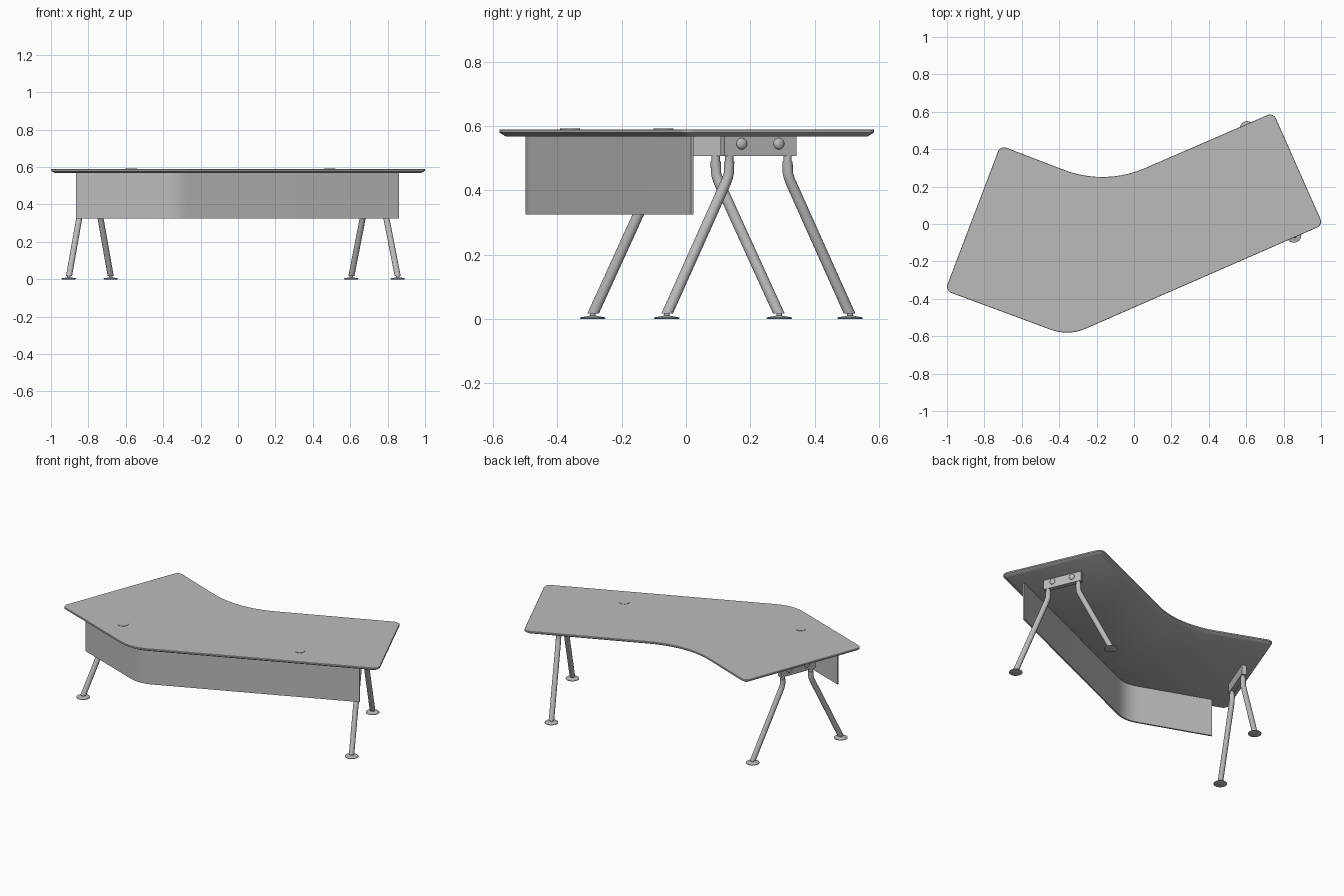
import bpy
import bmesh
from math import cos, sin, pi, tan
from mathutils import Vector, Matrix

default = bpy.data.objects.get("Cube")
if default:
    bpy.data.objects.remove(default)


def make_material(name, rgb):
    mat = bpy.data.materials.new(name)
    mat.use_nodes = True
    mat.diffuse_color = (*rgb, 1)
    mat.node_tree.nodes["Principled BSDF"].inputs["Base Color"].default_value = (*rgb, 1)
    return mat


grey = make_material("plain grey", (0.5, 0.5, 0.5))


def finish(name, bm, angle=35):
    """Turn a bmesh into a named, shaded object."""
    bmesh.ops.recalc_face_normals(bm, faces=bm.faces)
    mesh = bpy.data.meshes.new(name)
    bm.to_mesh(mesh)
    bm.free()
    mesh.materials.append(grey)
    obj = bpy.data.objects.new(name, mesh)
    bpy.context.collection.objects.link(obj)
    bpy.ops.object.select_all(action="DESELECT")
    obj.select_set(True)
    bpy.context.view_layer.objects.active = obj
    bpy.ops.object.shade_smooth_by_angle(angle=angle * pi / 180)
    return obj


def loft(name, rings):
    """Skin a stack of equal-length rings and cap both ends."""
    bm = bmesh.new()
    loops = [[bm.verts.new(p) for p in ring] for ring in rings]
    for low, high in zip(loops, loops[1:]):
        for i in range(len(low)):
            j = (i + 1) % len(low)
            bm.faces.new((low[i], low[j], high[j], high[i]))
    bm.faces.new(loops[0][::-1])
    bm.faces.new(loops[-1])
    return finish(name, bm)


def rounded(corners, steps=10):
    """Closed outline from (x, y, radius) corners."""
    pts = []
    for i, (x, y, radius) in enumerate(corners):
        p = Vector((x, y))
        if not radius:
            pts.append(p)
            continue
        a = (Vector(corners[i - 1][:2]) - p).normalized()
        b = (Vector(corners[(i + 1) % len(corners)][:2]) - p).normalized()
        half = a.angle(b) / 2
        reach = radius / tan(half)
        centre = p + (a + b).normalized() * radius / sin(half)
        start, end = p + a * reach - centre, p + b * reach - centre
        sweep = start.angle(end)
        for k in range(steps + 1):
            t = k / steps
            pts.append(centre + (start * sin((1 - t) * sweep) + end * sin(t * sweep)) / sin(sweep))
    return pts


def inset(pts, d):
    """Shift a counter-clockwise outline inward."""
    out = []
    for i, p in enumerate(pts):
        t = (pts[(i + 1) % len(pts)] - p).normalized() + (p - pts[i - 1]).normalized()
        t.normalize()
        out.append(p + Vector((-t.y, t.x)) * d)
    return out


def at_height(pts, z):
    return [(p.x, p.y, z) for p in pts]


def round_ring(x, y, z, radius, along=(1, 0), stretch=1, sides=20):
    u = Vector(along)
    v = Vector((-u.y, u.x))
    pts = [Vector((x, y)) + u * radius * stretch * cos(2 * pi * k / sides)
           + v * radius * sin(2 * pi * k / sides) for k in range(sides)]
    return at_height(pts, z)


# Angled top with an underside chamfer
outline = rounded([(-0.715, 0.42, 0.035), (-1.01, -0.356, 0.035), (-0.351, -0.60, 0.25),
                   (1.011, -0.005, 0.035), (0.745, 0.596, 0.035), (-0.156, 0.206, 0.57)])
loft("table_top", [at_height(inset(outline, d), z) for d, z in
                   ((0.02, 0.568), (0.0, 0.580), (0.0, 0.588), (0.002, 0.59))])

# Flush caps for the cable openings
for side, x, y in (("right", -0.57, -0.36), ("left", 0.49, -0.07)):
    loft(side + "_cable_cap", [round_ring(x, y, z, 0.031) for z in (0.588, 0.592)])

# Bent front panel
panel = rounded([(-0.865, -0.325, 0), (-0.351, -0.515, 0.2), (0.86, 0.015, 0),
                 (0.856, 0.024, 0), (-0.351, -0.5045, 0.19), (-0.8615, -0.3156, 0)])
loft("front_panel", [at_height(panel, z) for z in (0.325, 0.57)])

# Leg pairs: centre, direction from front leg to back leg, outward direction
FOOT = ((0.036, 0.0), (0.04, 0.002), (0.039, 0.005), (0.016, 0.009), (0.009, 0.011), (0.009, 0.024))
pairs = (("left", (0.73, 0.225), (-0.40, 0.916), 1),
         ("right", (-0.792, 0.0), (0.36, 0.933), -1))
for side, centre, across, sign in pairs:
    c = Vector(centre)
    a = Vector(across).normalized()
    out = Vector((a.y, -a.x)) * sign

    # Bracket under the top, with two domed bolts on its outer face
    ends = [c + a * 0.122 * s + out * 0.015 * t for s, t in ((1, 1), (-1, 1), (-1, -1), (1, -1))]
    loft(side + "_bracket", [at_height(ends, z) for z in (0.507, 0.57)])
    for n, s in (("front", -1), ("back", 1)):
        p = c + a * 0.063 * s + out * 0.015
        bm = bmesh.new()
        bmesh.ops.create_uvsphere(bm, u_segments=16, v_segments=10, radius=0.018)
        bmesh.ops.scale(bm, vec=(1, 1, 0.6), verts=bm.verts)
        turn = Vector((out.x, out.y, 0)).to_track_quat("Z", "Y").to_matrix().to_4x4()
        bmesh.ops.transform(bm, matrix=Matrix.Translation((p.x, p.y, 0.545)) @ turn, verts=bm.verts)
        finish(side + "_" + n + "_bolt", bm)

        # Splayed leg bending upright below the bracket
        rings = []
        for reach, z, stretch in ((0.309, 0.018, 1.15), (0.115, 0.415, 1.15), (0.105, 0.437, 1.08),
                                  (0.1, 0.455, 1.0), (0.099, 0.49, 1.0)):
            q = c + a * reach * s
            rings.append(round_ring(q.x, q.y, z, 0.016, a, stretch))
        loft(side + "_" + n + "_leg", rings)

        # Pin joining the leg to the bracket
        loft(side + "_" + n + "_pin", [round_ring(q.x, q.y, z, 0.013) for z in (0.485, 0.51)])

        # Levelling foot
        f = c + a * 0.311 * s
        loft(side + "_" + n + "_foot", [round_ring(f.x, f.y, z, r, sides=24) for r, z in FOOT])
